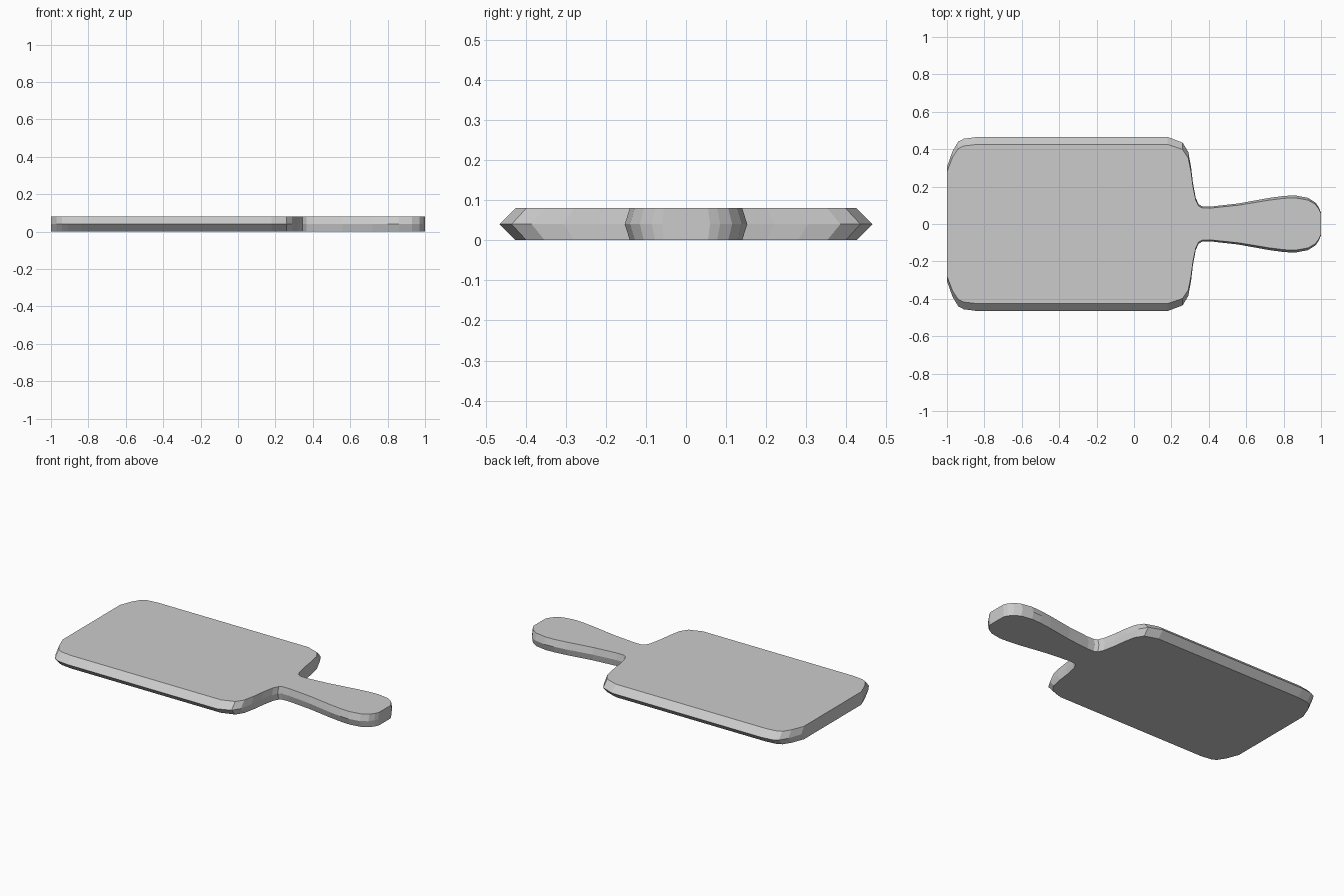
import bpy, bmesh

if "Cube" in bpy.data.objects:
    bpy.data.objects.remove(bpy.data.objects["Cube"])

# Half outline at mid thickness, from the blunt end to the handle tip
half = [(-1, 0.305), (-0.97, 0.39), (-0.94, 0.44), (-0.91, 0.456), (-0.84, 0.465),
        (0.18, 0.465), (0.26, 0.435), (0.29, 0.385), (0.305, 0.305), (0.315, 0.22),
        (0.33, 0.14), (0.345, 0.106), (0.365, 0.094), (0.41, 0.093), (0.56, 0.11),
        (0.72, 0.139), (0.80, 0.15), (0.86, 0.153), (0.93, 0.14), (0.97, 0.115),
        (0.99, 0.085), (1, 0.06)]
outline = [(x, -y) for x, y in half] + half[::-1]

# Three stacked loops: the faces are narrower in y, giving the pointed rim
bm = bmesh.new()
rings = [[bm.verts.new((x, y * s, z)) for x, y in outline]
         for z, s in ((0, 0.915), (0.04, 1), (0.08, 0.915))]
n = len(outline)
for low, high in zip(rings, rings[1:]):
    for i in range(n):
        j = (i + 1) % n
        bm.faces.new((low[i], low[j], high[j], high[i]))

# Flat cutting surface and underside
bm.faces.new(rings[2])
bm.faces.new(rings[0][::-1])
bmesh.ops.recalc_face_normals(bm, faces=bm.faces)

mesh = bpy.data.meshes.new("cutting_board")
bm.to_mesh(mesh)
bm.free()
board = bpy.data.objects.new("cutting_board", mesh)
bpy.context.collection.objects.link(board)
